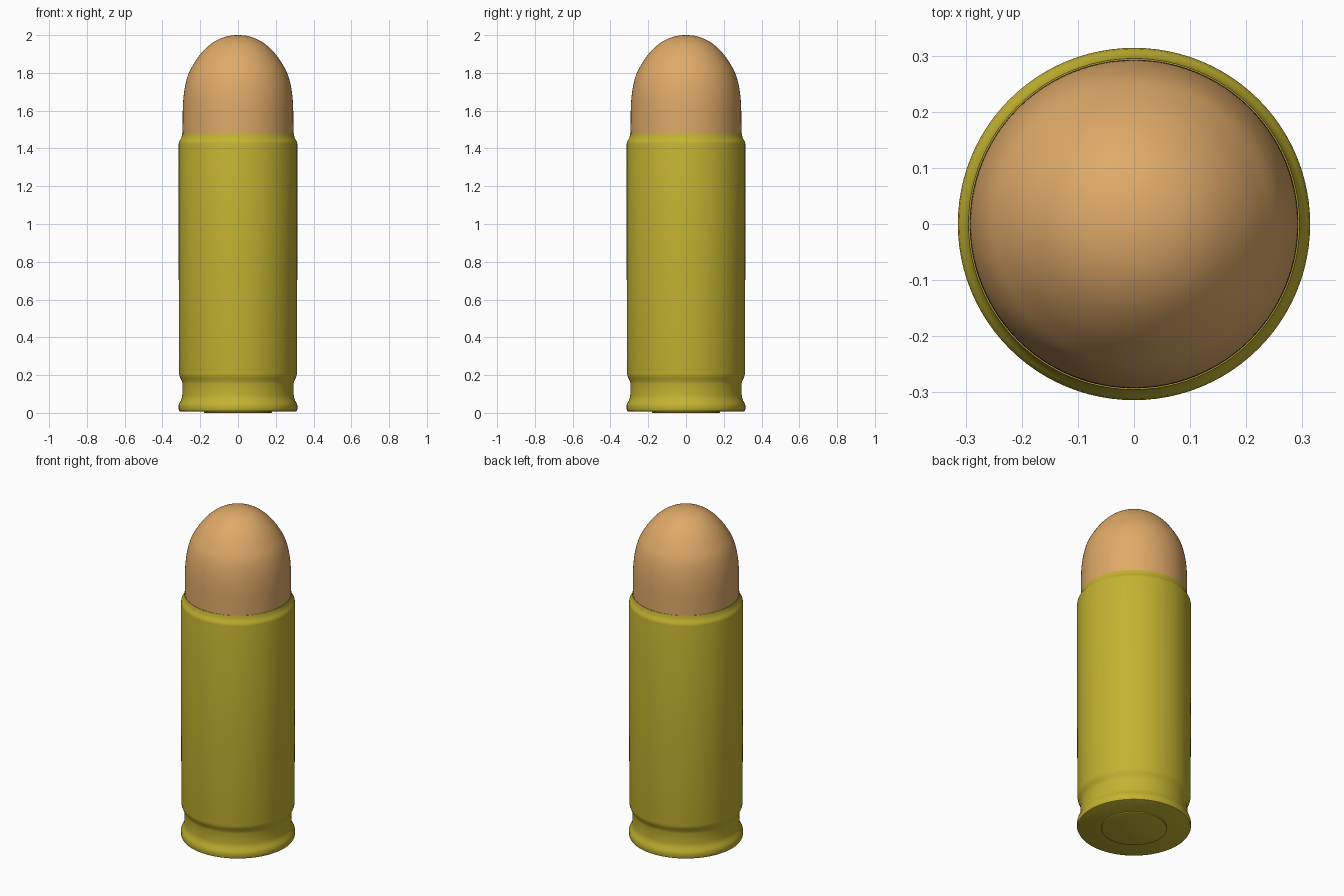
import bpy, bmesh, math
from mathutils import Vector

if "Cube" in bpy.data.objects:
    bpy.data.objects.remove(bpy.data.objects["Cube"])


def material(name, color):
    m = bpy.data.materials.new(name)
    m.diffuse_color = color
    m.use_nodes = True
    m.node_tree.nodes["Principled BSDF"].inputs["Base Color"].default_value = m.diffuse_color
    return m


def lathe(name, profile, mat, sides=96):
    # Spin a (radius, z) profile around the z axis
    bm = bmesh.new()
    verts = [bm.verts.new((r, 0, z)) for r, z in profile]
    edges = [bm.edges.new(p) for p in zip(verts, verts[1:])]
    bmesh.ops.spin(bm, geom=verts + edges, cent=(0, 0, 0), axis=(0, 0, 1),
                   angle=math.tau, steps=sides, use_merge=False)
    bmesh.ops.remove_doubles(bm, verts=bm.verts, dist=1e-5)
    bmesh.ops.recalc_face_normals(bm, faces=bm.faces)
    me = bpy.data.meshes.new(name)
    bm.to_mesh(me)
    bm.free()
    me.materials.append(mat)
    ob = bpy.data.objects.new(name, me)
    bpy.context.collection.objects.link(ob)
    bpy.ops.object.select_all(action='DESELECT')
    ob.select_set(True)
    bpy.context.view_layer.objects.active = ob
    bpy.ops.object.shade_smooth_by_angle(angle=math.radians(35))
    return ob


def smooth_path(pts, steps=5):
    # Catmull-Rom interpolation; the last point mirrors across the axis
    p = [Vector(q) for q in pts]
    p = [2 * p[0] - p[1]] + p + [Vector((-p[-2].x, p[-2].y))]
    out = []
    for a, b, c, d in zip(p, p[1:], p[2:], p[3:]):
        for i in range(steps):
            t = i / steps
            out.append(0.5 * (2 * b + (c - a) * t + (2 * a - 5 * b + 4 * c - d) * t * t
                              + (3 * b - a - 3 * c + d) * t ** 3))
    return [(v.x, v.y) for v in out] + [pts[-1]]


brass = material("brass", (0.55, 0.45, 0.03, 1))
copper = material("copper", (0.74, 0.40, 0.14, 1))

# Case: base, rim, groove, straight wall and crimped mouth
lathe("case", [(0, 0.008), (0.305, 0.008), (0.311, 0.011), (0.314, 0.018), (0.314, 0.040),
               (0.310, 0.052), (0.302, 0.066), (0.297, 0.08), (0.295, 0.095),
               (0.294, 0.155), (0.297, 0.168), (0.305, 0.184), (0.310, 0.196), (0.312, 0.21),
               (0.314, 0.8), (0.314, 1.425), (0.312, 1.436), (0.306, 1.445),
               (0.300, 1.457), (0.297, 1.468), (0.295, 1.48), (0.290, 1.48)], brass)

# Primer disc barely proud of the base
lathe("primer", [(0, 0.012), (0.18, 0.012), (0.18, 0.002), (0.175, 0), (0, 0)], brass)

# Rounded tip seated in the case mouth
lathe("tip", smooth_path([(0.293, 1.44), (0.293, 1.55), (0.291, 1.64), (0.282, 1.72),
                          (0.264, 1.79), (0.236, 1.845), (0.198, 1.90), (0.150, 1.948),
                          (0.100, 1.979), (0.050, 1.995), (0, 2.0)]), copper)
